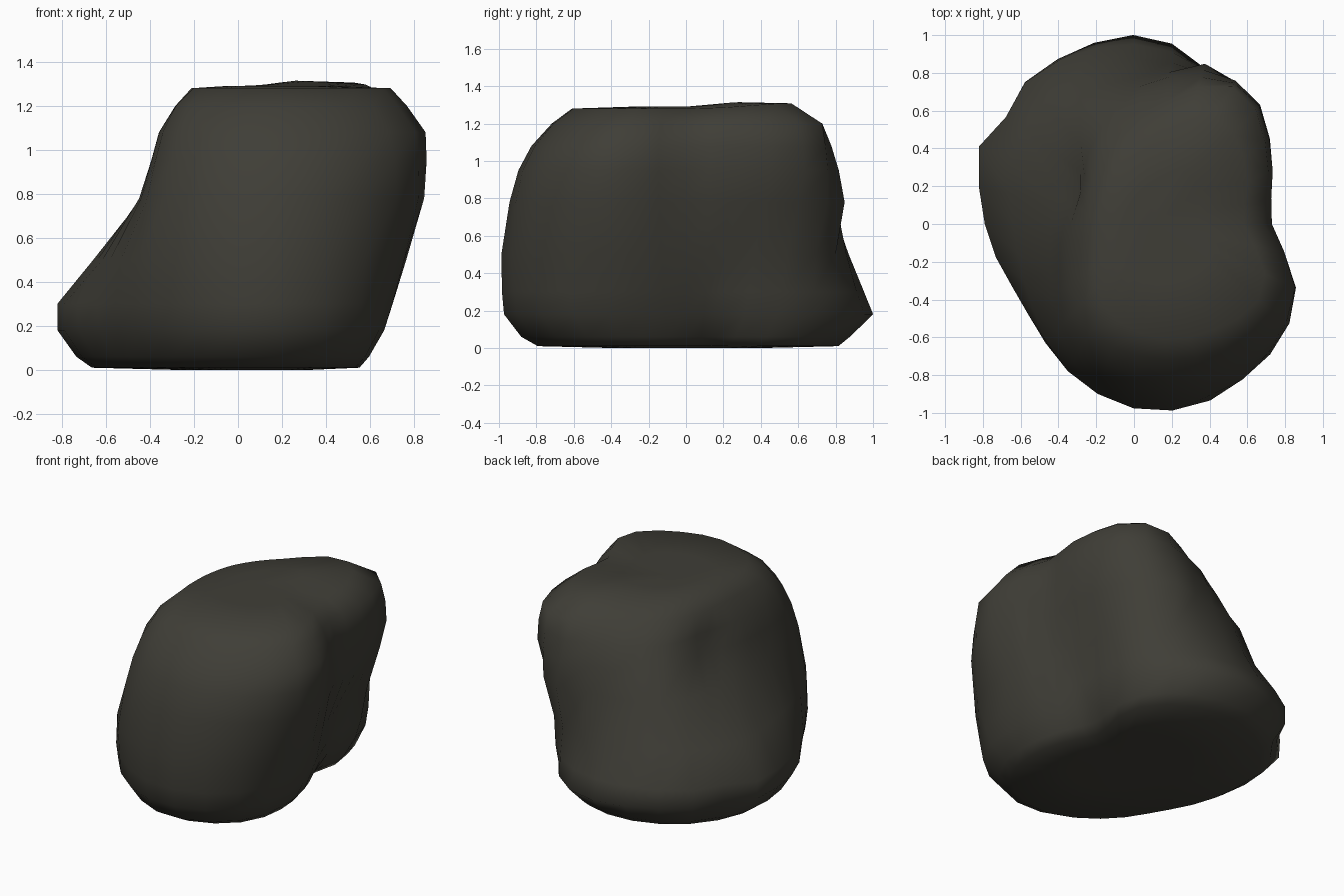
import bpy, bmesh, math
from mathutils import Vector

default_cube = bpy.data.objects.get("Cube")
if default_cube:
    bpy.data.objects.remove(default_cube, do_unlink=True)

SEGMENTS = 30
CENTRE_X = 0.1

# Horizontal contours of the boulder: height, then radius every 30 degrees from +x
CONTOURS = [
    (0.01, (.37, .35, .65, .80, .86, .84, .74, .68, .74, .80, .72, .52)),
    (0.06, (.43, .41, .70, .86, .93, .91, .81, .73, .80, .89, .80, .57)),
    (0.18, (.48, .50, .77, .99, 1.0, .98, .89, .79, .88, .98, .90, .65)),
    (0.30, (.53, .55, .79, .94, .99, .98, .89, .81, .89, .99, .92, .70)),
    (0.50, (.57, .61, .80, .87, .87, .84, .74, .76, .90, .99, .95, .77)),
    (0.78, (.62, .69, .86, .78, .77, .61, .54, .63, .85, .94, .95, .86)),
    (0.95, (.63, .72, .87, .75, .65, .48, .48, .57, .80, .89, .92, .87)),
    (1.08, (.63, .72, .86, .70, .57, .45, .44, .53, .74, .82, .86, .86)),
    (1.20, (.58, .70, .84, .60, .47, .39, .37, .44, .65, .71, .76, .76)),
    (1.28, (.48, .57, .65, .44, .34, .30, .30, .36, .51, .60, .65, .68)),
]

# Local knobs and hollows: position, size, amount pushed outward
DENTS = [
    ((-.83, .36, .25), .14, .06),
    ((-.68, .54, .22), .12, -.05),
    ((-.54, .83, .25), .14, .03),
    ((-.30, .20, .94), .18, -.04),
    ((.60, .24, .43), .16, -.05),
    ((.36, .80, .80), .15, .05),
    ((.68, .55, 1.0), .15, .03),
]


def radius_at(radii, turn):
    """Smooth closed interpolation of the radii; turn runs from 0 to 1."""
    n = len(radii)
    i = int(turn * n)
    t = turn * n - i
    a, b, c, d = (radii[(i + k) % n] for k in (-1, 0, 1, 2))
    return b + t / 2 * (c - a + t * (2 * a - 5 * b + 4 * c - d + t * (3 * (b - c) + d - a)))


def make_ring(bm, z, radii, scale=1):
    ring = []
    for s in range(SEGMENTS):
        turn = s / SEGMENTS
        outward = Vector((math.cos(turn * math.tau), math.sin(turn * math.tau), 0))
        point = Vector((CENTRE_X, 0, z)) + outward * radius_at(radii, turn) * scale
        push = sum(amount * math.exp(-((point - Vector(spot)).length / size) ** 2)
                   for spot, size, amount in DENTS)
        ring.append(bm.verts.new(point + outward * push))
    return ring


def bridge(bm, low, high):
    for s in range(SEGMENTS):
        n = (s + 1) % SEGMENTS
        bm.faces.new((low[s], low[n], high[n], high[s]))


bm = bmesh.new()

# Stack of contours, with an extra inner ring on the underside and the top
base_z, base_radii = CONTOURS[0]
top_z, top_radii = CONTOURS[-1]
rings = [make_ring(bm, 0, base_radii, 0.5)]
rings += [make_ring(bm, z, radii) for z, radii in CONTOURS]
rings.append(make_ring(bm, top_z + 0.01, top_radii, 0.5))
for low, high in zip(rings, rings[1:]):
    bridge(bm, low, high)

# Closing fans
for ring, z, flip in ((rings[0], 0, True), (rings[-1], top_z + 0.01, False)):
    hub = bm.verts.new((CENTRE_X, 0, z))
    for s in range(SEGMENTS):
        a, b = ring[s], ring[(s + 1) % SEGMENTS]
        bm.faces.new((b, a, hub) if flip else (a, b, hub))

# Low hump at the back of the top
hump = Vector((0.37, 0.42))
for v in bm.verts:
    if v.co.z > 1.25:
        v.co.z += 0.045 * math.exp(-(v.co.xy - hump).length_squared / 0.05)

bmesh.ops.recalc_face_normals(bm, faces=bm.faces)
for face in bm.faces:
    face.smooth = True

mesh = bpy.data.meshes.new("boulder")
bm.to_mesh(mesh)
bm.free()
boulder = bpy.data.objects.new("boulder", mesh)
bpy.context.collection.objects.link(boulder)

# Dark stone colour
stone = bpy.data.materials.new("dark_stone")
stone.use_nodes = True
colour = (0.05, 0.048, 0.038, 1)
stone.diffuse_color = colour
shader = stone.node_tree.nodes["Principled BSDF"]
shader.inputs["Base Color"].default_value = colour
shader.inputs["Roughness"].default_value = 0.9
mesh.materials.append(stone)
